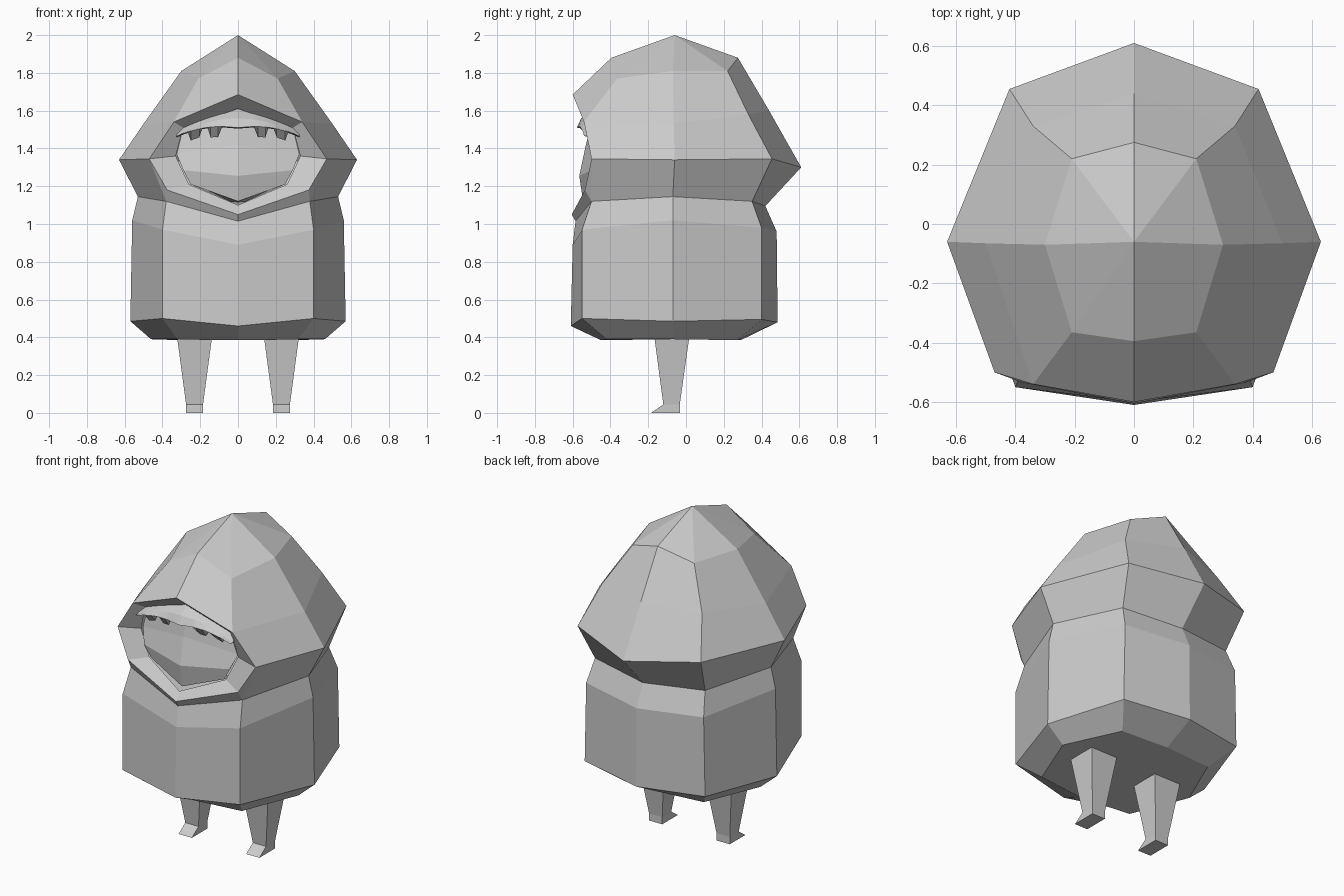
import bpy, bmesh

if "Cube" in bpy.data.objects:
    bpy.data.objects.remove(bpy.data.objects["Cube"])


def build(name, grids, fill=False):
    """Loft each grid of points (right half), mirror across x and weld into one object."""
    bm = bmesh.new()
    for grid in grids:
        for s in (1, -1):
            rows = [[bm.verts.new((s * x, y, z)) for x, y, z in row] for row in grid]
            for a, b in zip(rows, rows[1:]):
                for i in range(len(a) - 1):
                    bm.faces.new((a[i], a[i + 1], b[i + 1], b[i]))
    bmesh.ops.remove_doubles(bm, verts=bm.verts, dist=0.0005)
    bmesh.ops.dissolve_degenerate(bm, edges=bm.edges, dist=0.0005)
    if fill:
        bmesh.ops.holes_fill(bm, edges=bm.edges, sides=0)
    bmesh.ops.recalc_face_normals(bm, faces=bm.faces)
    mesh = bpy.data.meshes.new(name)
    bm.to_mesh(mesh)
    bm.free()
    obj = bpy.data.objects.new(name, mesh)
    bpy.context.collection.objects.link(obj)
    return obj


# Half rings run front centre, front corner, side, back corner, back centre
neck = [(0, -.585, 1.015), (.38, -.50, 1.12), (.53, -.07, 1.145), (.375, .35, 1.12), (0, .42, 1.095)]

# Torso
build("body", [[
    [(0, -.45, .385), (.32, -.42, .39), (.46, -.07, .39), (.31, .27, .385), (0, .29, .385)],
    [(0, -.61, .46), (.40, -.55, .50), (.57, -.07, .485), (.41, .40, .495), (0, .485, .48)],
    [(0, -.60, .89), (.40, -.55, .97), (.56, -.07, 1.02), (.40, .40, .98), (0, .48, .96)],
    neck]], fill=True)

# Hood shell
apex = [(0, -.06, 2.0)] * 5
crown = [(0, -.395, 1.88), (.21, -.365, 1.77), (.30, -.07, 1.81), (.21, .22, 1.81), (0, .275, 1.88)]
brow = [(0, -.60, 1.685), (.34, -.54, 1.54), (.50, -.065, 1.53), (.34, .33, 1.58), (0, .44, 1.60)]
wide = [(.47, -.50, 1.345), (.63, -.06, 1.34), (.42, .455, 1.345), (0, .61, 1.30)]
# Face opening: outer edge, inner edge and chin lip
lip_corner, lip_mid = (.375, -.535, 1.18), (0, -.605, 1.05)
outer = [brow[0], brow[1], wide[0], lip_corner, lip_mid]
inner = [(0, -.51, 1.61), (.29, -.49, 1.51), (.33, -.47, 1.36), (.26, -.49, 1.21), (0, -.57, 1.10)]
build("hood", [
    [apex, crown, brow],
    [brow[1:], wide, neck[1:]],
    [outer, inner],
    [outer[2:], [neck[1], neck[1], neck[0]]]])

# Face with a blunt horizontal ridge
build("face", [[
    [(0, -.48, 1.61), (.29, -.46, 1.51)],
    [(0, -.53, 1.42), (.325, -.46, 1.37)],
    [(0, -.565, 1.255), (.29, -.50, 1.285)],
    [(0, -.545, 1.12), (.25, -.49, 1.21)],
    [(0, -.42, 1.10), (.25, -.42, 1.21)]]], fill=True)

# Fringe of short tufts under the brim: (x, tuft drop)
fringe = []
for x, drop in ((0, 0), (.085, 0), (.105, .05), (.145, .05), (.16, 0), (.19, .0),
                (.205, .04), (.25, .045), (.265, 0), (.325, 0)):
    top, back = 1.61 - .9 * x * x, .12 * x
    section = [(-.49, 0), (-.555, -.05), (-.578, -.10), (-.535, -.105 - drop), (-.48, -.09)]
    low = .05 * x / .325  # strip gets thinner toward its ends
    fringe.append([(x, y + back, top + z + (low if i in (2, 3, 4) else 0))
                   for i, (y, z) in enumerate(section + section[:1])])
build("fringe", [fringe], fill=True)

# Tapered legs ending in pointed toes
legs = []
for half, y0, y1, z in ((.095, -.17, .02, .42), (.045, -.12, -.033, .045), (.045, -.185, -.033, 0)):
    legs.append([(.23 + sx * half, y, z) for sx, y in
                 ((-1, y0), (1, y0), (1, y1), (-1, y1), (-1, y0))])
build("legs", [legs], fill=True)
